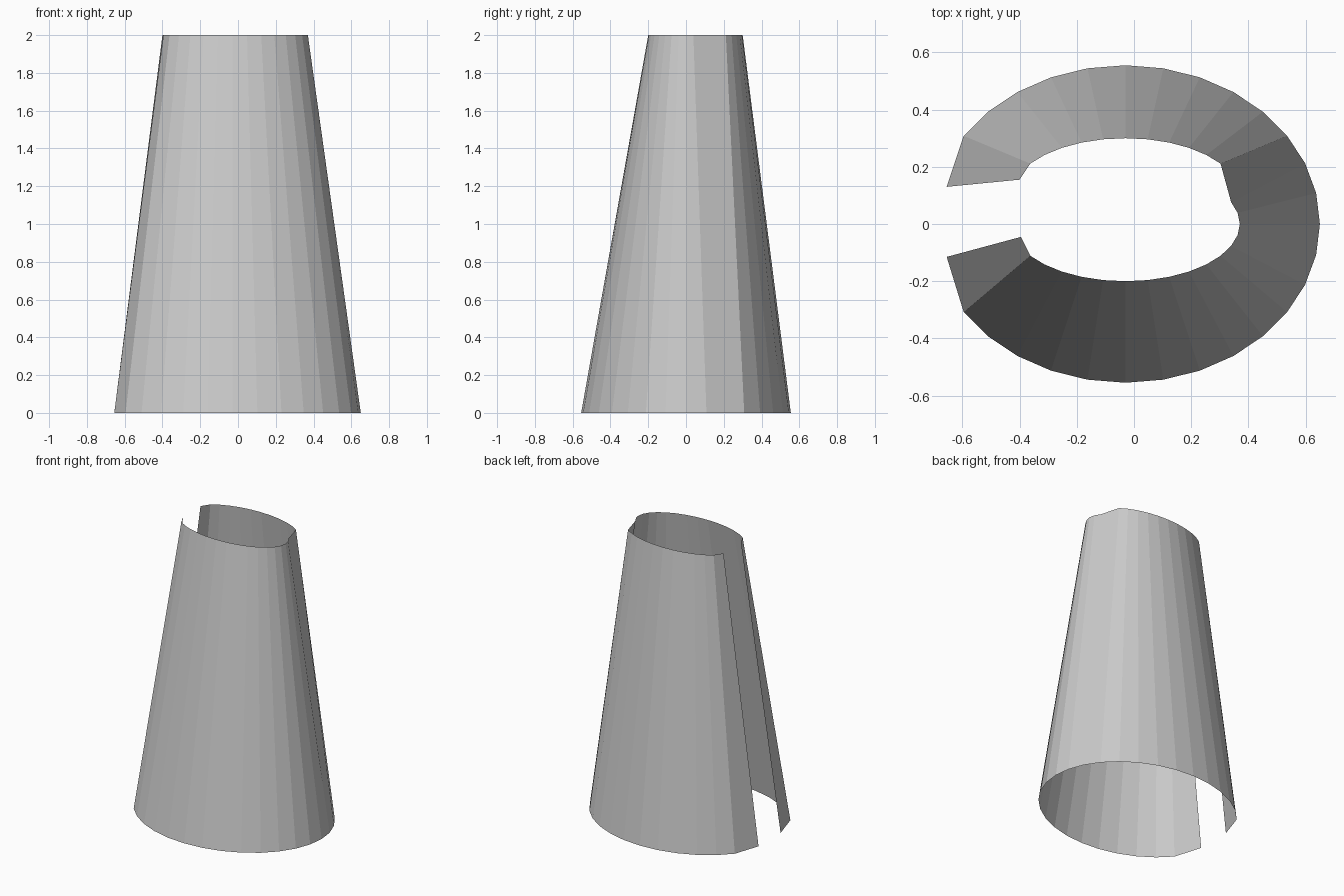
import bpy
import bmesh
import math

if "Cube" in bpy.data.objects:
    bpy.data.objects.remove(bpy.data.objects["Cube"])

HEIGHT = 2.0
STEP = math.radians(11.25)  # 32-sided ellipses
CX = -0.03


def outline(rx, ry, z, first, last, back_shift=0.0):
    """Open elliptical outline running counter-clockwise, with custom end points at the slit."""
    pts = [(*first, z)]
    for i in range(-13, 14):
        a = i * STEP
        # The back part of the outline is pushed backward
        dy = back_shift if i >= 3 else 0.0
        pts.append((CX + rx * math.cos(a), ry * math.sin(a) + dy, z))
    pts.append((*last, z))
    return pts


# Tapered open shell: wide hem at the ground, narrow collar at the top
hem = outline(0.68, 0.555, 0.0, (-0.655, -0.115), (-0.655, 0.13))
collar = outline(0.40, 0.20, HEIGHT, (-0.395, -0.045), (-0.40, 0.155), 0.10)

bm = bmesh.new()
low = [bm.verts.new(p) for p in hem]
high = [bm.verts.new(p) for p in collar]
for i in range(len(low) - 1):
    bm.faces.new((low[i], low[i + 1], high[i + 1], high[i]))

mesh = bpy.data.meshes.new("tapered_shell")
bm.to_mesh(mesh)
bm.free()
shell = bpy.data.objects.new("tapered_shell", mesh)
bpy.context.collection.objects.link(shell)
